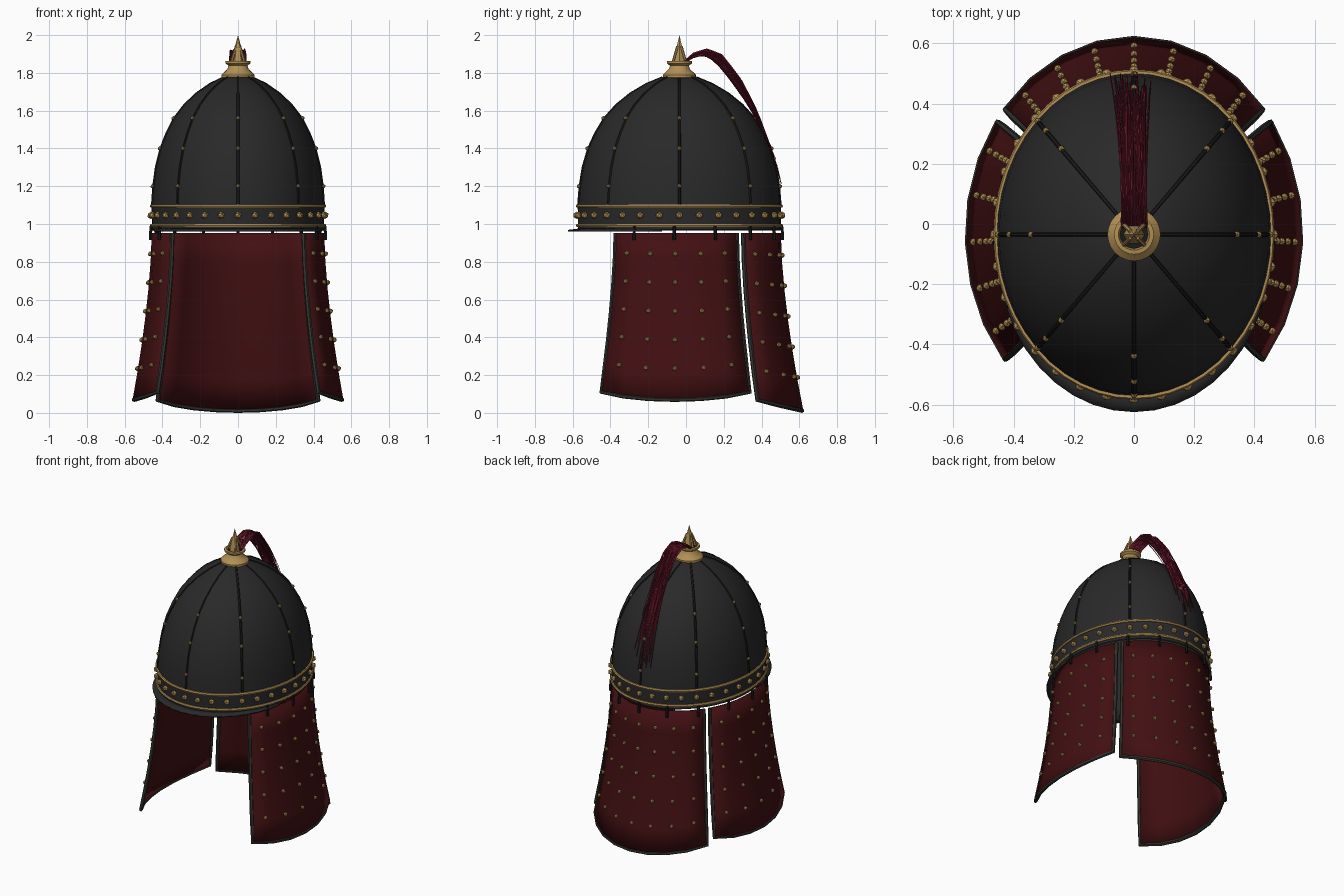
import bpy, bmesh, math, random
from mathutils import Vector

random.seed(4)
if "Cube" in bpy.data.objects:
    bpy.data.objects.remove(bpy.data.objects["Cube"])

RX, RY, CY = 0.45, 0.53, -0.035      # oval plan of the helmet


def material(name, r, g, b, rough=0.6):
    m = bpy.data.materials.new(name)
    m.use_nodes = True
    m.diffuse_color = (r, g, b, 1)
    node = m.node_tree.nodes["Principled BSDF"]
    node.inputs["Base Color"].default_value = (r, g, b, 1)
    node.inputs["Roughness"].default_value = rough
    return m


IRON = material("blackened iron", 0.022, 0.022, 0.022)
RIB = material("black rib", 0.010, 0.010, 0.010)
GOLD = material("brass", 0.45, 0.28, 0.09)
CLOTH = material("dark red cloth", 0.055, 0.005, 0.006)
EDGE = material("grey leather edge", 0.035, 0.036, 0.030)
HAIR = material("crimson hair", 0.13, 0.008, 0.022)


def oval(deg, f, z):
    t = math.radians(deg)
    return Vector((RX * f * math.cos(t), CY + RY * f * math.sin(t), z))


def add(name, mesh, mat, smooth=False):
    ob = bpy.data.objects.new(name, mesh)
    bpy.context.collection.objects.link(ob)
    mesh.materials.clear()
    mesh.materials.append(mat)
    if smooth:
        bpy.ops.object.select_all(action="DESELECT")
        ob.select_set(True)
        bpy.context.view_layer.objects.active = ob
        bpy.ops.object.shade_smooth_by_angle(angle=math.radians(40))
    return ob


def grid(name, rows, mat, closed=False, thick=0.0, smooth=True):
    """Skin a list of point rows; thick adds a shell."""
    bm = bmesh.new()
    vs = [[bm.verts.new(p) for p in row] for row in rows]
    n = len(rows[0])
    for a, b in zip(vs, vs[1:]):
        for i in range(n if closed else n - 1):
            j = (i + 1) % n
            bm.faces.new((a[i], a[j], b[j], b[i]))
    bmesh.ops.remove_doubles(bm, verts=bm.verts, dist=1e-5)
    bmesh.ops.recalc_face_normals(bm, faces=bm.faces)
    mesh = bpy.data.meshes.new(name)
    bm.to_mesh(mesh)
    bm.free()
    ob = add(name, mesh, mat, smooth)
    if thick:
        mod = ob.modifiers.new("shell", "SOLIDIFY")
        mod.thickness, mod.offset = thick, 0
    return ob


def tubes(name, paths, radius, mat, closed=False, res=1, taper=1.0):
    """Round bars along paths, turned into one mesh."""
    cu = bpy.data.curves.new(name, "CURVE")
    cu.dimensions = "3D"
    cu.bevel_depth, cu.bevel_resolution, cu.use_fill_caps = radius, res, True
    for path in paths:
        sp = cu.splines.new("POLY")
        sp.points.add(len(path) - 1)
        sp.use_cyclic_u = closed
        for i, (pt, co) in enumerate(zip(sp.points, path)):
            pt.co = (*co, 1)
            pt.radius = 1 + (taper - 1) * i / len(path)
    tmp = bpy.data.objects.new(name + "_path", cu)
    bpy.context.collection.objects.link(tmp)
    deps = bpy.context.evaluated_depsgraph_get()
    mesh = bpy.data.meshes.new_from_object(tmp.evaluated_get(deps))
    bpy.data.objects.remove(tmp)
    return add(name, mesh, mat, True)


def rivets(name, places, radius):
    bm = bmesh.new()
    for p in places:
        new = bmesh.ops.create_icosphere(bm, subdivisions=1, radius=radius)
        bmesh.ops.translate(bm, verts=new["verts"], vec=p)
    mesh = bpy.data.meshes.new(name)
    bm.to_mesh(mesh)
    bm.free()
    return add(name, mesh, GOLD)


def around(f, z, n=48):
    return [oval(360 * i / n, f, z) for i in range(n)]


# Bowl: (scale of the oval, height)
DOME = [(1, 0.97), (1, 1.1), (.985, 1.2), (.955, 1.3), (.9, 1.4), (.83, 1.48), (.74, 1.56),
        (.62, 1.63), (.48, 1.69), (.32, 1.74), (.16, 1.775), (0, 1.785)]
grid("bowl", [around(f, z) for f, z in DOME], IRON, True, 0.01)

# Ribs with rivets
spokes = range(0, 360, 45)
tubes("bowl_ribs", [[oval(a, f + 0.008, z) for f, z in DOME[1:-1]] for a in spokes], 0.008, RIB)
rivets("rib_rivets", [oval(a, f + 0.02, z) for a in spokes for f, z in (DOME[2], DOME[4], DOME[6])],
       0.012)

# Brow band with brass borders and studs
grid("brow_band", [around(f, z) for f, z in ((1, .965), (1.012, .97), (1.016, 1.1), (1, 1.105))],
     IRON, True)
for name, z in (("upper_border", 1.095), ("lower_border", 0.993)):
    tubes(name, [around(1.018, z)], 0.009, GOLD, True)
rivets("band_studs", around(1.025, 1.046, 32), 0.02)

# Flat crescent brim over the brow
brim = []
for k in range(3):
    brim.append([oval(a, 0.99 + k / 2 * 0.122 * math.sin(math.radians((a + 175) / 170 * 180)) ** 0.8,
                      0.972 - 0.004 * k) for a in range(-170, -9, 8)])
grid("brim", brim, IRON, False, 0.01)


# Hanging cloth panels
def drape(deg, u, low, rise, mid, half):
    """Point on a panel: u runs from the top edge to the hem."""
    hem = low + rise * ((deg - mid) / half) ** 2
    return oval(deg, 1 + 0.225 * u ** 1.6, 0.952 + (hem - 0.952) * u)


def panel(name, start, end, low, rise, segs, columns):
    mid, half = (start + end) / 2, (end - start) / 2
    degs = [start + (end - start) * i / segs for i in range(segs + 1)]
    us = [j / 6 for j in range(7)]

    def at(d, u):
        return drape(d, u, low, rise, mid, half)
    grid(name, [[at(d, u) for d in degs] for u in us], CLOTH, False, 0.014)
    border = ([at(start, u) for u in us] + [at(d, 1) for d in degs[1:]]
              + [at(end, u) for u in us[-2::-1]])
    tubes(name + "_edging", [border], 0.012, EDGE)
    studs = []
    for c in range(columns):
        d = mid + (c - (columns - 1) / 2) * 14.2
        for r in range(5):
            p = at(d, 0.125 + 0.172 * r)
            studs.append(p + 0.011 * Vector((p.x, p.y - CY, 0)).normalized())
    rivets(name + "_rivets", studs, 0.014)


panel("left_panel", -39.5, 35, 0.07, 0.04, 6, 5)
panel("right_panel", 145, 219.5, 0.07, 0.04, 6, 5)
panel("back_panel", 39.5, 140.5, 0.012, 0.055, 8, 7)

# Short straps that hang the panels from the band
tubes("hanging_straps", [[oval(90 + 23.2 * k, 1.022, 0.99), oval(90 + 23.2 * k, 1.03, 0.95),
                          oval(90 + 23.2 * k, 1.03, 0.915)] for k in range(-5, 6)], 0.009, RIB)


# Finial: turned socket and spike
def turned(name, profile, n, mat):
    rows = [[(r * math.cos(2 * math.pi * i / n), CY + r * math.sin(2 * math.pi * i / n), z)
             for i in range(n)] for r, z in profile]
    return grid(name, rows, mat, True)


turned("finial_socket", [(.075, 1.765), (.088, 1.775), (.088, 1.79), (.072, 1.805), (.056, 1.82),
                         (.05, 1.838), (.066, 1.85), (.066, 1.862), (.052, 1.864), (.046, 1.845)],
       24, GOLD)
turned("finial_floor", [(.048, 1.846), (0, 1.846)], 24, RIB)
turned("finial_spike", [(.036, 1.84), (.03, 1.88), (.022, 1.92), (0, 2)], 6, GOLD)

# Slim prongs round the spike
tubes("finial_prongs", [[(.05 * math.cos(a), CY + .05 * math.sin(a), 1.855),
                         (.015 * math.cos(a), CY + .015 * math.sin(a), 1.94)]
                        for a in (math.pi / 4 + k * math.pi / 2 for k in range(4))], 0.007, GOLD)

# Horsehair plume sweeping over the back, between an upper and a lower path
UPPER = [(0, 1.86), (.05, 1.905), (.12, 1.927), (.2, 1.895), (.3, 1.76), (.38, 1.6), (.45, 1.41),
         (.51, 1.19)]
LOWER = [(0, 1.85), (.04, 1.88), (.1, 1.895), (.16, 1.86), (.24, 1.76), (.32, 1.645), (.4, 1.51),
         (.47, 1.38)]


def sweep(path, s):
    k = min(int(s * 7), 6)
    return Vector(path[k]).lerp(Vector(path[k + 1]), s * 7 - k)


strands = []
for _ in range(90):
    mix, length = random.random(), random.uniform(0.78, 1)
    x0, x1 = random.uniform(-0.042, 0.042), random.gauss(-0.015, 0.025)
    strand = []
    for i in range(13):
        s = i / 12 * length
        y, z = sweep(UPPER, s).lerp(sweep(LOWER, s), mix)
        strand.append((x0 * (1 - 0.3 * s) + x1 * s ** 1.5, y - 0.01 * (1 - s), z))
    strands.append(strand)
tubes("plume", strands, 0.0045, HAIR, False, 0, 0.35)
